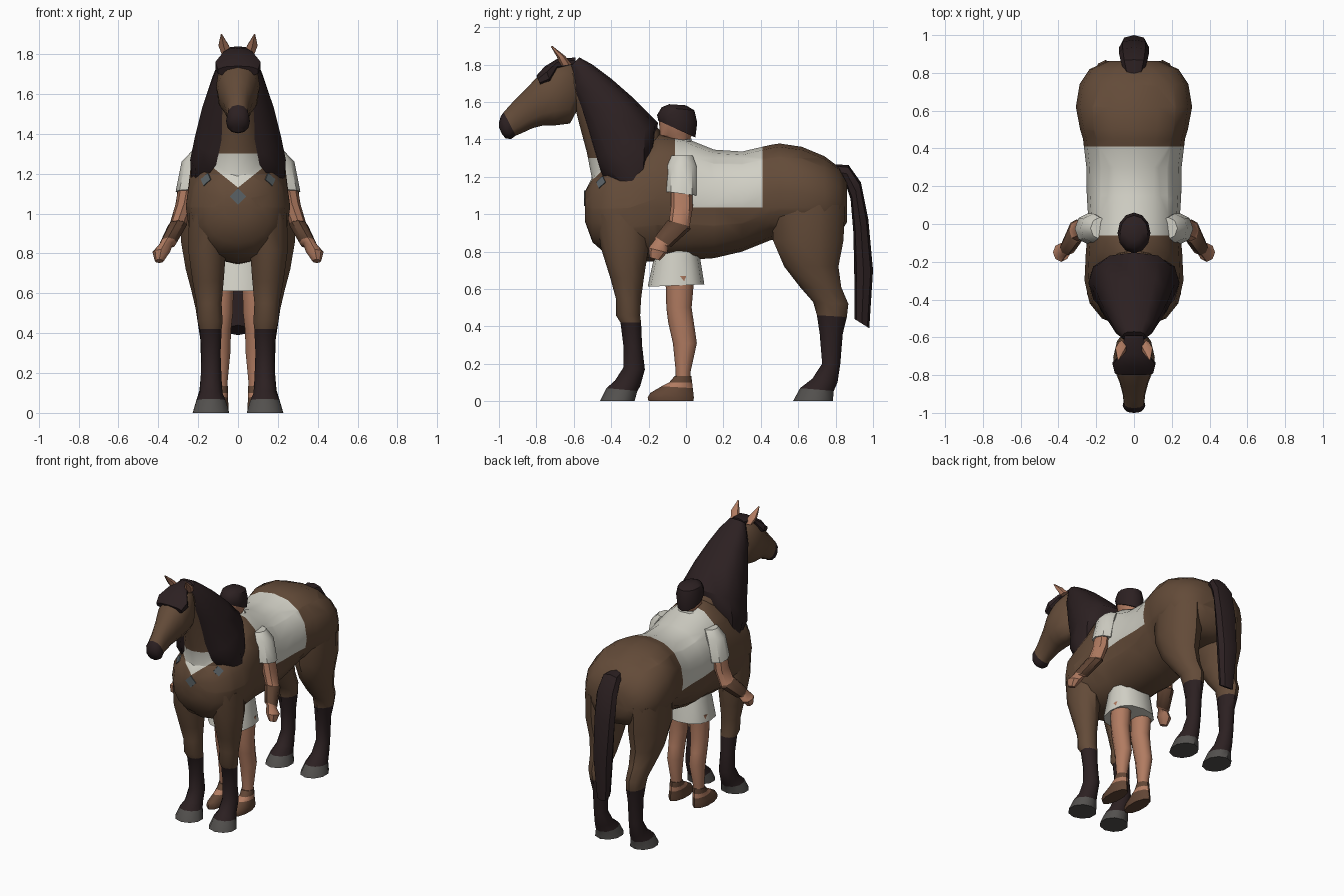
import bpy, bmesh, math
from mathutils import Vector

def mat(name, *rgb):
    m = bpy.data.materials.new(name)
    m.diffuse_color = (*rgb, 1)
    return m

COAT = mat("coat_brown", .125, .07, .04)
DARK = mat("dark_hair", .025, .0145, .0155)
CLOTH = mat("cloth_white", .64, .63, .56)
SKIN = mat("skin", .44, .2, .12)
HOOF = mat("hoof_grey", .085, .08, .075)
LEATHER = mat("leather_brown", .12, .06, .035)
METAL = mat("badge_grey", .1, .12, .13)


def finish(ob):
    bpy.ops.object.select_all(action='DESELECT')
    ob.select_set(True)
    bpy.context.view_layer.objects.active = ob
    bpy.ops.object.shade_smooth_by_angle(angle=math.radians(42))


def loft(name, rings, mats, mirror=False, n=12, p=1.0, cuts=(), rule=None):
    """Ring = (centre x, half width, y/z of one edge, y/z of the opposite edge).
    mats: one material, or one per segment between rings."""
    bm = bmesh.new()
    segs = mats if isinstance(mats, list) else [mats] * (len(rings) - 1)
    slots = list(dict.fromkeys(segs + ([CLOTH] if rule else [])))
    pw = lambda v: math.copysign(abs(v) ** p, v)
    loops = []
    for x, rx, ya, za, yb, zb in rings:
        loop = []
        for i in range(n):
            t = math.tau * i / n
            k = .5 - .5 * pw(math.cos(t))
            loop.append(bm.verts.new((x + rx * pw(math.sin(t)),
                                      ya + (yb - ya) * k, za + (zb - za) * k)))
        loops.append(loop)
    for a, b, m in zip(loops, loops[1:], segs):
        for i in range(n):
            j = (i + 1) % n
            bm.faces.new((a[i], a[j], b[j], b[i])).material_index = slots.index(m)
    bm.faces.new(loops[0]).material_index = slots.index(segs[0])
    bm.faces.new(loops[-1]).material_index = slots.index(segs[-1])
    bmesh.ops.recalc_face_normals(bm, faces=bm.faces)
    for co, no in cuts:
        bmesh.ops.bisect_plane(bm, geom=bm.verts[:] + bm.edges[:] + bm.faces[:],
                               plane_co=co, plane_no=no)
    if rule:
        for f in bm.faces:
            if rule(f.calc_center_median()):
                f.material_index = slots.index(CLOTH)
    me = bpy.data.meshes.new(name)
    bm.to_mesh(me)
    bm.free()
    for m in slots:
        me.materials.append(m)
    ob = bpy.data.objects.new(name, me)
    bpy.context.collection.objects.link(ob)
    finish(ob)
    if mirror:
        md = ob.modifiers.new("mirror", 'MIRROR')
        md.use_clip = False
        md.use_mirror_merge = False
    return ob


# Painted cloth areas: chest collar and back blanket
collar_cuts = [((0, 0, 1.13), (-.8, 0, 1)), ((0, 0, 1.13), (.8, 0, 1)),
               ((0, 0, 1.3), (0, 0, 1)), ((0, -.38, 0), (0, 1, 0))]
blanket_cuts = [((0, -.06, 0), (0, 1, 0)), ((0, .41, 0), (0, 1, 0)),
                ((0, 0, 1.035), (0, 0, 1))]
collar = lambda c: c.y < -.38 and 1.13 + .8 * abs(c.x) < c.z < 1.3
blanket = lambda c: -.06 < c.y < .41 and c.z > 1.035

# Horse trunk
trunk = [(-.54, .07, .96, 1.12), (-.50, .17, .85, 1.2), (-.42, .235, .78, 1.27),
         (-.30, .262, .75, 1.32), (-.15, .255, .745, 1.43), (0, .24, .755, 1.405),
         (.15, .25, .765, 1.345), (.30, .252, .80, 1.335), (.45, .27, .86, 1.37),
         (.50, .285, .87, 1.378), (.62, .308, .87, 1.36), (.74, .288, .86, 1.31),
         (.82, .235, .89, 1.25), (.862, .14, .96, 1.17)]
body = loft("horse_body", [(0, w, y, b, y, t) for y, w, b, t in trunk], COAT, n=16, p=.9,
            cuts=collar_cuts + blanket_cuts, rule=lambda c: collar(c) or blanket(c))

# Horse neck
neck = loft("horse_neck", [
    (0, .2, -.53, 1.04, -.13, 1.38), (0, .185, -.515, 1.12, -.14, 1.45),
    (0, .16, -.505, 1.2, -.2, 1.51), (0, .125, -.53, 1.33, -.31, 1.61),
    (0, .1, -.57, 1.48, -.43, 1.71), (0, .08, -.6, 1.6, -.55, 1.79),
    (0, .06, -.64, 1.7, -.6, 1.81)], COAT, n=14, cuts=collar_cuts, rule=collar)

# Horse head, dark muzzle, ears
loft("horse_head", [
    (0, .06, -.575, 1.77, -.585, 1.55), (0, .09, -.62, 1.825, -.62, 1.485),
    (0, .11, -.71, 1.80, -.70, 1.475), (0, .102, -.79, 1.74, -.76, 1.475),
    (0, .076, -.86, 1.665, -.82, 1.46), (0, .058, -.93, 1.595, -.885, 1.43),
    (0, .056, -.975, 1.545, -.91, 1.42), (0, .06, -.99, 1.525, -.935, 1.402),
    (0, .045, -1.0, 1.49, -.965, 1.405), (0, .02, -1.0, 1.465, -.985, 1.43)],
    [COAT] * 6 + [DARK] * 3, p=.9)
loft("horse_ears", [
    (.055, .028, -.67, 1.79, -.61, 1.80), (.072, .03, -.69, 1.84, -.645, 1.845),
    (.083, .004, -.722, 1.895, -.715, 1.9)], SKIN, True, n=6)

# Mane, forelock and tail
loft("mane", [
    (0, .06, -.62, 1.79, -.57, 1.838), (0, .105, -.60, 1.66, -.5, 1.8),
    (0, .14, -.565, 1.56, -.4, 1.725), (0, .18, -.53, 1.44, -.28, 1.62),
    (0, .215, -.49, 1.29, -.15, 1.49), (0, .24, -.46, 1.2, -.165, 1.34),
    (0, .232, -.35, 1.135, -.2, 1.165)], DARK, n=12, p=.75)
loft("forelock", [
    (0, .05, -.59, 1.838, -.59, 1.79), (0, .075, -.69, 1.83, -.69, 1.77),
    (0, .118, -.755, 1.79, -.72, 1.695), (0, .105, -.8, 1.74, -.775, 1.685)], DARK, n=10, p=.8)
loft("tail", [
    (0, .045, .79, 1.19, .78, 1.268), (0, .07, .85, 1.17, .87, 1.262),
    (0, .08, .88, 1.08, .935, 1.17), (0, .08, .895, .9, .975, .97),
    (0, .07, .9, .66, 1.0, .7), (0, .045, .9, .44, .98, .39)], DARK, n=8, p=.85)

# Horse legs with dark stockings and hooves
loft("front_legs", [
    (.15, .1, -.48, 1.0, -.18, 1.0), (.155, .1, -.455, .82, -.2, .82),
    (.15, .082, -.405, .66, -.225, .66), (.145, .066, -.375, .55, -.24, .55),
    (.14, .066, -.375, .46, -.245, .46), (.137, .058, -.35, .42, -.24, .42),
    (.135, .05, -.335, .3, -.235, .3), (.135, .055, -.335, .18, -.22, .17),
    (.135, .06, -.38, .11, -.245, .08), (.135, .076, -.425, .07, -.26, .055),
    (.135, .096, -.46, 0, -.275, 0)], [COAT] * 5 + [DARK] * 4 + [HOOF], True, n=10)
loft("rear_legs", [
    (.17, .12, .46, 1.05, .85, 1.05), (.17, .122, .465, .86, .842, .86),
    (.165, .102, .525, .72, .815, .72), (.155, .082, .61, .61, .83, .61),
    (.15, .066, .68, .53, .868, .52), (.145, .06, .7, .46, .86, .45),
    (.14, .05, .715, .36, .838, .36), (.14, .048, .728, .2, .825, .2),
    (.14, .056, .675, .12, .81, .1), (.14, .072, .61, .07, .79, .055),
    (.14, .092, .572, 0, .785, 0)], [COAT] * 5 + [DARK] * 4 + [HOOF], True, n=10)

# Person: torso, kilt, legs, sandals
loft("person_torso", [
    (0, .13, -.13, .8, .05, .8), (0, .18, -.15, 1.1, .06, 1.1),
    (0, .21, -.12, 1.27, .05, 1.27), (0, .11, -.1, 1.35, .03, 1.36),
    (0, .065, -.1, 1.38, .03, 1.405)], CLOTH)
loft("person_kilt", [
    (0, .13, -.14, .87, .05, .87), (0, .142, -.175, .75, .075, .77),
    (0, .16, -.205, .612, .098, .625)], CLOTH, p=.8)
loft("person_legs", [
    (.085, .068, -.11, .67, .045, .67), (.085, .062, -.105, .5, .03, .5),
    (.087, .054, -.095, .42, .045, .4), (.088, .053, -.07, .31, .058, .31),
    (.09, .04, -.055, .16, .025, .16), (.09, .038, -.055, .1, .022, .1)],
    SKIN, True, n=10)
loft("person_sandals", [
    (.09, .042, -.06, .135, .028, .135), (.092, .043, -.09, .1, .033, .1),
    (.093, .045, -.13, .08, .036, .07), (.096, .05, -.19, .045, .04, .04),
    (.096, .052, -.205, .02, .042, .02), (.096, .05, -.2, 0, .04, 0)],
    [LEATHER, SKIN] + [LEATHER] * 3, True, n=10)

# Person: arms, sleeves, wrist guards, hands
loft("person_sleeves", [
    (.18, .05, -.08, 1.315, .035, 1.315), (.215, .068, -.1, 1.26, .055, 1.26),
    (.247, .066, -.105, 1.12, .055, 1.1)], CLOTH, True, n=8)
loft("person_arms", [
    (.25, .045, -.08, 1.16, .03, 1.16), (.27, .044, -.08, 1.05, .037, 1.04),
    (.3, .042, -.09, .965, .02, .935), (.303, .047, -.1, .965, .025, .92),
    (.35, .042, -.165, .88, -.08, .825), (.36, .033, -.165, .865, -.095, .825),
    (.385, .044, -.2, .82, -.1, .795), (.395, .022, -.195, .77, -.14, .752)],
    [SKIN, SKIN, LEATHER, LEATHER, SKIN, SKIN, SKIN], True, n=8)

# Person: head and hair
loft("person_head", [
    (0, .05, -.085, 1.3, .015, 1.3), (0, .052, -.1, 1.4, .02, 1.4),
    (0, .068, -.14, 1.42, .035, 1.43), (0, .077, -.145, 1.51, .045, 1.5)], SKIN)
loft("person_hair", [
    (0, .08, -.148, 1.5, .05, 1.41), (0, .087, -.155, 1.53, .06, 1.49),
    (0, .074, -.13, 1.572, .045, 1.555), (0, .04, -.09, 1.588, 0, 1.582)], DARK)

# Grey diamond badges laid on the chest
bpy.context.view_layer.update()
for x, z, r in ((0, 1.085, .042), (-.16, 1.17, .035), (.16, 1.17, .035)):
    hits = [h for h in (o.ray_cast(Vector((x, -2, z)), Vector((0, 1, 0)))
                        for o in (body, neck)) if h[0]]
    hit = min(hits, key=lambda h: h[1].y)
    bpy.ops.mesh.primitive_cylinder_add(vertices=4, radius=r, depth=.009, location=hit[1])
    badge = bpy.context.object
    badge.name = "chest_badge"
    badge.rotation_euler = hit[2].to_track_quat('Z', 'Y').to_euler()
    badge.data.materials.append(METAL)
